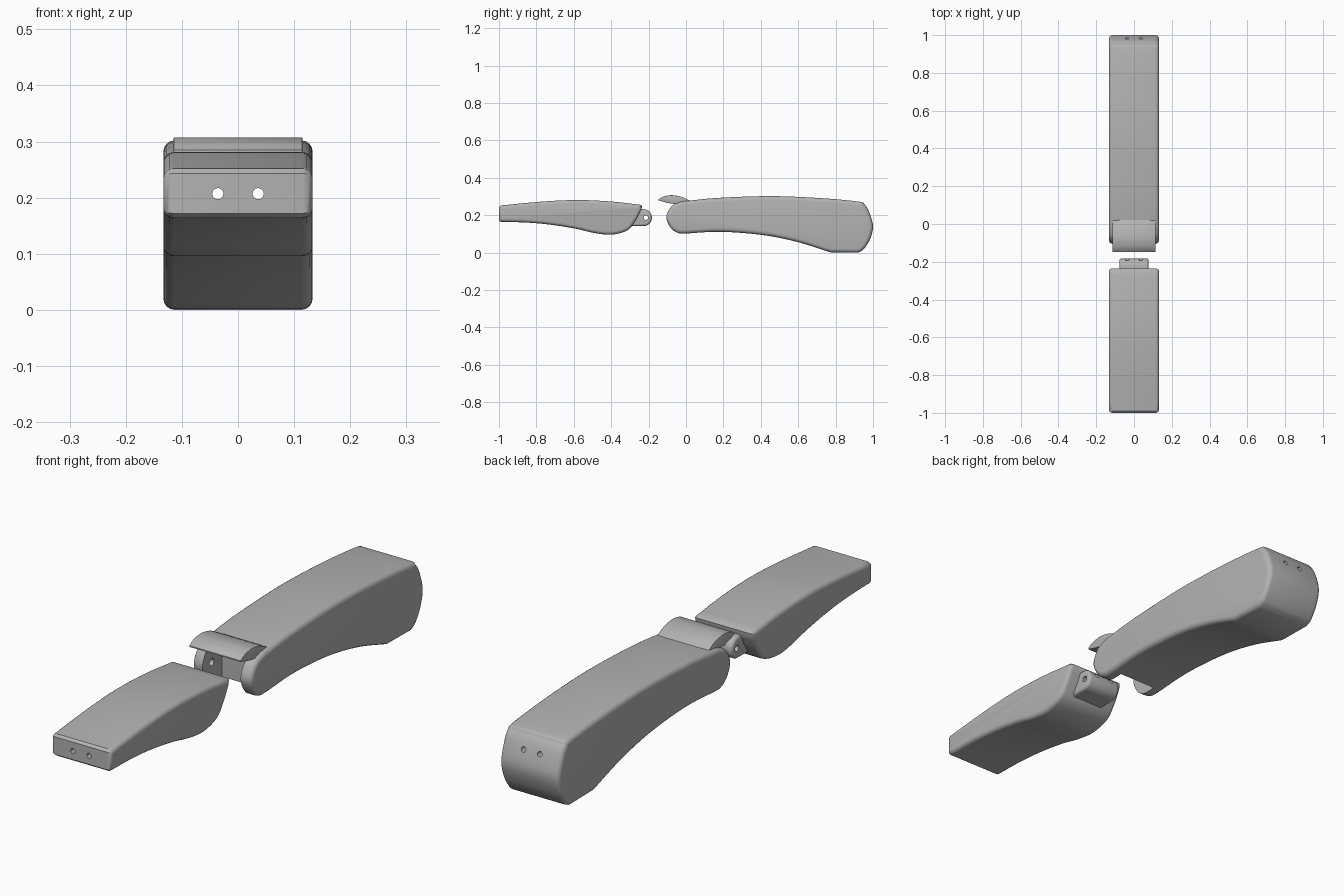
import bpy
import math
from mathutils import Vector

cube = bpy.data.objects.get("Cube")
if cube:
    bpy.data.objects.remove(cube, do_unlink=True)

grey = bpy.data.materials.new("plain grey")
grey.use_nodes = True
colour = (0.45, 0.45, 0.45, 1)
grey.diffuse_color = colour
grey.node_tree.nodes["Principled BSDF"].inputs["Base Color"].default_value = colour


def smooth_run(pts, steps=5):
    """Catmull-Rom curve through the points of one smooth run."""
    p = [Vector(q) for q in pts]
    if len(p) < 3:
        return p
    p = [2 * p[0] - p[1]] + p + [2 * p[-1] - p[-2]]
    out = []
    for a, b, c, d in zip(p, p[1:], p[2:], p[3:]):
        for k in range(steps):
            t = k / steps
            out.append(0.5 * (2 * b + (c - a) * t + (2 * a - 5 * b + 4 * c - d) * t ** 2
                              + (3 * b - a - 3 * c + d) * t ** 3))
    return out + [p[-2]]


def outline(*runs):
    """Join smooth runs into one closed outline, with corners between runs."""
    out = []
    for run in runs:
        for q in smooth_run(run):
            if not out or (q - out[-1]).length > 0.001:
                out.append(q)
    if (out[0] - out[-1]).length < 0.001:
        out.pop()
    return out


def inset(pts, dist):
    """Move a clockwise outline inwards."""
    out = []
    for i, q in enumerate(pts):
        d1 = (q - pts[i - 1]).normalized()
        d2 = (pts[(i + 1) % len(pts)] - q).normalized()
        n1, n2 = Vector((d1.y, -d1.x)), Vector((d2.y, -d2.x))
        out.append(q + (n1 + n2) / max(1 + n1.dot(n2), 0.5) * dist)
    return out


def make_object(name, verts, faces):
    mesh = bpy.data.meshes.new(name)
    mesh.from_pydata(verts, [], faces)
    mesh.materials.append(grey)
    obj = bpy.data.objects.new(name, mesh)
    bpy.context.collection.objects.link(obj)
    return obj


def slab(name, pts, half, r, steps=4):
    """Extrude a side outline across x, with rounded rims of radius r."""
    angles = [math.pi / 2 * k / steps for k in range(steps + 1)]
    rings = [(-half + r * (1 - math.sin(a)), r * (1 - math.cos(a))) for a in reversed(angles)]
    rings = [(-half + r * (1 - math.cos(a)), r * (1 - math.sin(a))) for a in angles]
    rings += [(-x, d) for x, d in reversed(rings)]
    verts, faces, n = [], [], len(pts)
    for x, d in rings:
        verts += [(x, q.x, q.y) for q in inset(pts, d)]
    for k in range(len(rings) - 1):
        for i in range(n):
            j = (i + 1) % n
            faces.append((k * n + i, k * n + n + i, k * n + n + j, k * n + j))
    last = (len(rings) - 1) * n
    faces.append(tuple(range(n)))
    faces.append(tuple(last + i for i in reversed(range(n))))
    obj = make_object(name, verts, faces)
    # Make every face point outwards
    bpy.context.view_layer.objects.active = obj
    bpy.ops.object.select_all(action='DESELECT')
    obj.select_set(True)
    bpy.ops.object.mode_set(mode='EDIT')
    bpy.ops.mesh.select_all(action='SELECT')
    bpy.ops.mesh.normals_make_consistent(inside=False)
    bpy.ops.object.mode_set(mode='OBJECT')
    return obj


def rod_cutter(loc, radius, length, rot):
    bpy.ops.mesh.primitive_cylinder_add(vertices=20, radius=radius, depth=length,
                                        location=loc, rotation=rot)
    cutter = bpy.context.object
    cutter.hide_render = True
    return cutter


def box_cutter(loc, size):
    bpy.ops.mesh.primitive_cube_add(size=1, location=loc)
    cutter = bpy.context.object
    cutter.scale = size
    cutter.hide_render = True
    return cutter


def cut(obj, cutters):
    for cutter in cutters:
        mod = obj.modifiers.new("cut", 'BOOLEAN')
        mod.operation = 'DIFFERENCE'
        mod.solver = 'EXACT'
        mod.object = cutter
        bpy.context.view_layer.objects.active = obj
        bpy.ops.object.modifier_apply(modifier=mod.name)


def arc(cy, cz, r, start, end, steps=14):
    return [(cy + r * math.cos(start + (end - start) * k / steps),
             cz + r * math.sin(start + (end - start) * k / steps)) for k in range(steps + 1)]


# Front segment
front_segment = slab("front_segment", outline(
    [(-1, 0.172), (-1, 0.243)],
    [(-0.99, 0.252), (-0.78, 0.272), (-0.59, 0.281), (-0.41, 0.274), (-0.245, 0.256)],
    [(-0.235, 0.25), (-0.237, 0.235)],
    [(-0.24, 0.225), (-0.27, 0.17), (-0.315, 0.118), (-0.4, 0.096), (-0.49, 0.105),
     (-0.59, 0.128), (-0.73, 0.15), (-0.86, 0.161), (-0.99, 0.164)]), 0.133, 0.018)

# Knuckle behind the front segment
pin_z = 0.187
knuckle = slab("hinge_knuckle", outline(
    [(-0.31, pin_z - 0.045), (-0.31, pin_z + 0.045)],
    arc(-0.227, pin_z, 0.045, math.pi / 2, -math.pi / 2)), 0.077, 0.012)

# Rear segment
rear_segment = slab("rear_segment", outline(
    [(0, 0.102), (-0.04, 0.104), (-0.08, 0.13), (-0.105, 0.188), (-0.08, 0.245),
     (-0.035, 0.269), (0.02, 0.278), (0.18, 0.293), (0.45, 0.302), (0.71, 0.292),
     (0.92, 0.273), (0.955, 0.257), (0.98, 0.215), (1, 0.14), (0.983, 0.07),
     (0.95, 0.018), (0.92, 0)],
    [(0.77, 0.002), (0.61, 0.053), (0.45, 0.088), (0.29, 0.106), (0.15, 0.111),
     (0, 0.102)]), 0.133, 0.02)

# Curved cover over the hinge slot
cover = slab("hinge_cover", outline(
    [(-0.147, 0.285), (-0.12, 0.3), (-0.075, 0.307), (-0.02, 0.297), (0.028, 0.273)],
    [(0.028, 0.255), (-0.02, 0.255), (-0.06, 0.26), (-0.1, 0.266), (-0.147, 0.28)]),
    0.115, 0.002, 2)

# Twin cord channels, hinge slot and pin holes
channels = [rod_cutter((s * 0.036, 0, 0.207), 0.01, 3, (math.pi / 2, 0, 0)) for s in (-1, 1)]
slot = box_cutter((0, -0.09, 0.2), (0.17, 0.22, 0.5))
front_pin = rod_cutter((0, -0.214, pin_z), 0.012, 0.4, (0, math.pi / 2, 0))
rear_pin = rod_cutter((0, -0.045, pin_z), 0.014, 0.22, (0, math.pi / 2, 0))
cut(front_segment, channels)
cut(knuckle, channels + [front_pin])
cut(rear_segment, [slot, rear_pin] + channels)
for helper in channels + [slot, front_pin, rear_pin]:
    bpy.data.objects.remove(helper, do_unlink=True)

# Soft shading with crisp edges
bpy.ops.object.select_all(action='DESELECT')
for obj in (front_segment, knuckle, rear_segment, cover):
    obj.select_set(True)
    bpy.context.view_layer.objects.active = obj
bpy.ops.object.shade_smooth_by_angle(angle=math.radians(35))
